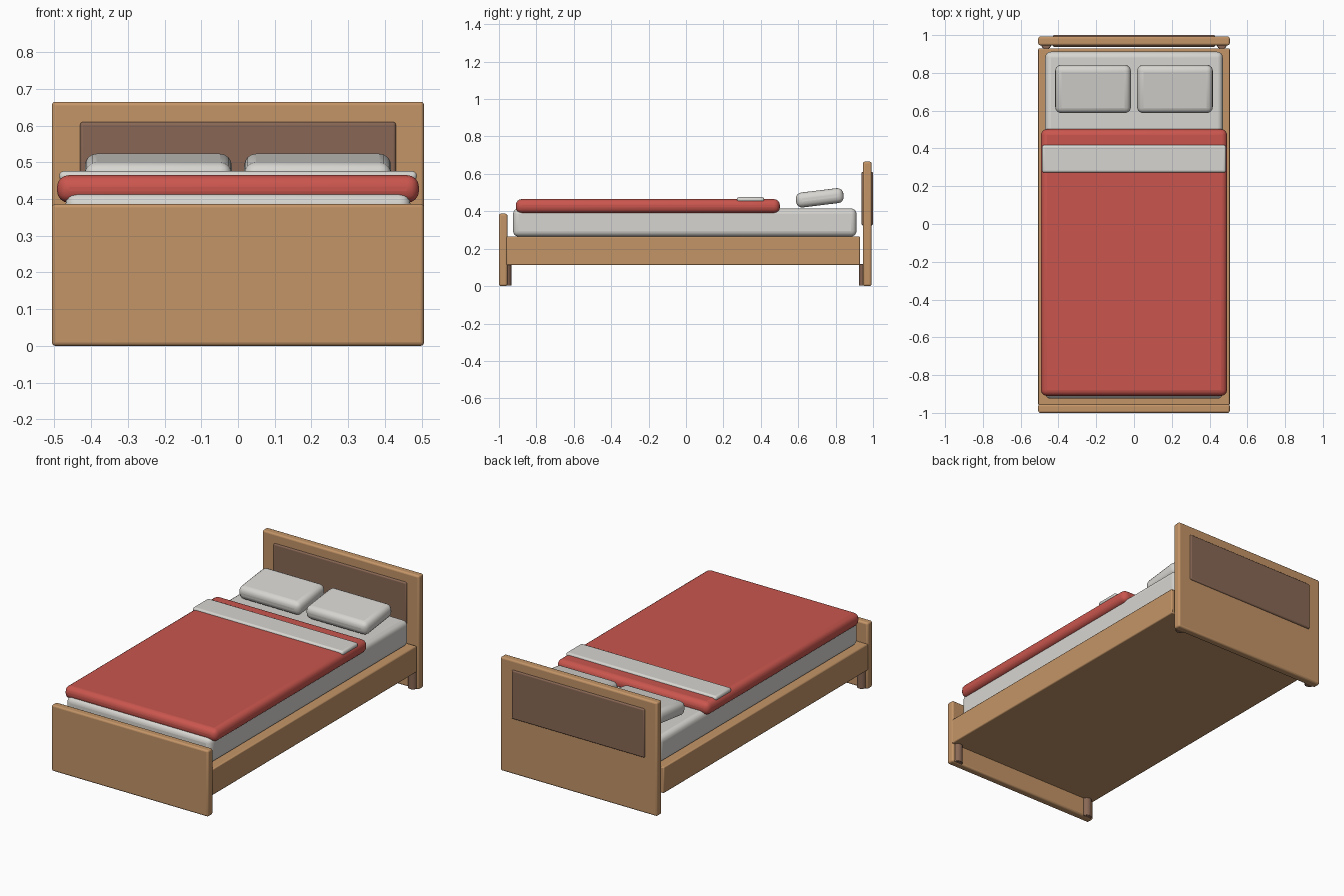
import bpy
import math

if "Cube" in bpy.data.objects:
    bpy.data.objects.remove(bpy.data.objects["Cube"], do_unlink=True)


def material(name, rgb):
    m = bpy.data.materials.new(name)
    m.use_nodes = True
    m.diffuse_color = (*rgb, 1)
    m.node_tree.nodes["Principled BSDF"].inputs["Base Color"].default_value = (*rgb, 1)
    return m


wood = material("light_wood", (0.55, 0.30, 0.137))
dark_wood = material("dark_wood", (0.25, 0.137, 0.09))
linen = material("white_linen", (0.68, 0.665, 0.63))
red = material("red_cloth", (0.59, 0.093, 0.076))


def finish(obj, name, mat, bevel, segments):
    """Name, colour, round and smooth the active part."""
    obj.name = name
    obj.data.materials.append(mat)
    mod = obj.modifiers.new("rounding", "BEVEL")
    mod.width = bevel
    mod.segments = segments
    mod.limit_method = "ANGLE"
    mod.angle_limit = math.radians(50)
    bpy.ops.object.shade_smooth_by_angle(angle=math.radians(35))
    return obj


def box(name, x, y, z, mat, bevel, segments=3, tilt=0):
    """Rounded box from its (min, max) range on each axis."""
    centre = [(a + b) / 2 for a, b in (x, y, z)]
    bpy.ops.mesh.primitive_cube_add(size=1, location=centre, rotation=(tilt, 0, 0))
    obj = bpy.context.object
    obj.scale = [b - a for a, b in (x, y, z)]
    bpy.ops.object.transform_apply(location=False, rotation=False, scale=True)
    return finish(obj, name, mat, bevel, segments)


# Wooden bedstead
W = (-0.507, 0.507)
box("bed_frame", W, (-0.96, 0.93), (0.112, 0.265), wood, 0.006, 2)
box("footboard", W, (-1.0, -0.955), (0, 0.387), wood, 0.01)
box("headboard", W, (0.946, 0.992), (0, 0.665), wood, 0.01)
box("headboard_panel", (-0.43, 0.43), (0.938, 1.0), (0.325, 0.61), dark_wood, 0.008)

# Round legs tucked against the end boards
for end, y in (("front", -0.96), ("back", 0.952)):
    for side, x in (("left", 0.465), ("right", -0.465)):
        bpy.ops.mesh.primitive_cylinder_add(vertices=16, radius=0.027, depth=0.115,
                                            location=(x, y, 0.0595))
        finish(bpy.context.object, f"{end}_{side}_leg", dark_wood, 0.003, 2)

# Bedding
box("mattress", (-0.47, 0.47), (-0.925, 0.912), (0.265, 0.415), linen, 0.03, 4)
box("blanket", (-0.493, 0.493), (-0.91, 0.502), (0.39, 0.465), red, 0.032, 4)
box("folded_sheet", (-0.487, 0.487), (0.272, 0.418), (0.449, 0.476), linen, 0.012)

# Pair of tilted pillows
for side, x in (("left", 0.217), ("right", -0.217)):
    box(f"{side}_pillow", (x - 0.2, x + 0.2), (0.587, 0.843), (0.432, 0.512),
        linen, 0.032, 4, math.radians(7))
